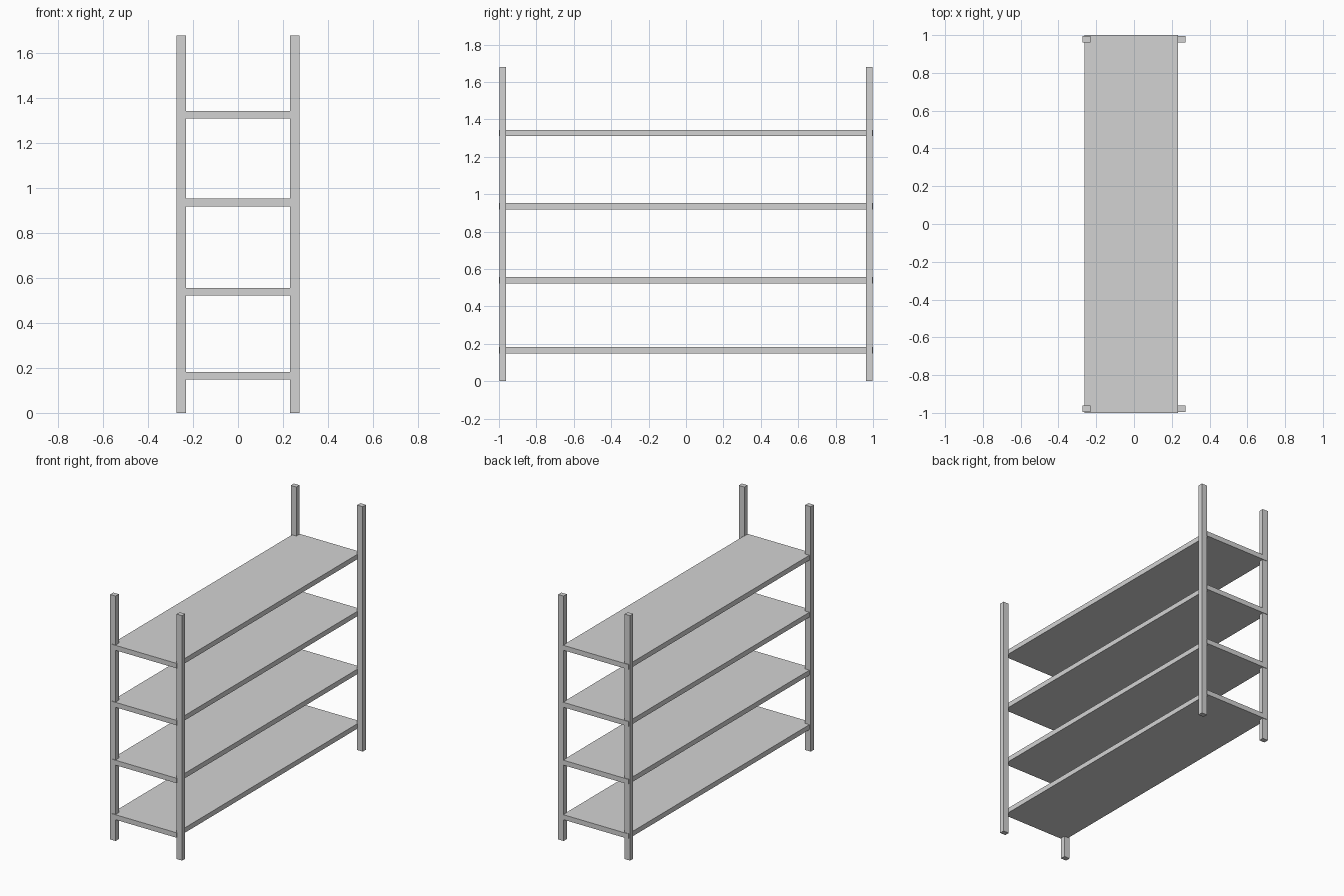
import bpy

default = bpy.data.objects.get("Cube")
if default:
    bpy.data.objects.remove(default, do_unlink=True)

# Single grey finish
grey = bpy.data.materials.new("grey_metal")
grey.use_nodes = True
colour = (0.65, 0.65, 0.65, 1)
grey.diffuse_color = colour
grey.node_tree.nodes["Principled BSDF"].inputs["Base Color"].default_value = colour


def box(name, low, high):
    """Add a box spanning two opposite corners."""
    centre = [(a + b) / 2 for a, b in zip(low, high)]
    bpy.ops.mesh.primitive_cube_add(size=1, location=centre)
    obj = bpy.context.object
    obj.name = name
    obj.scale = [b - a for a, b in zip(low, high)]
    bpy.ops.object.transform_apply(location=False, rotation=False, scale=True)
    obj.data.materials.append(grey)
    return obj


# Corner posts
POST_X, POST_Y, HEIGHT = 0.273, 0.996, 1.68
WIDTH, DEPTH = 0.042, 0.034
for side, sx in (("left", 1), ("right", -1)):
    for end, sy in (("front", -1), ("back", 1)):
        xs = sorted((sx * POST_X, sx * (POST_X - WIDTH)))
        ys = sorted((sy * POST_Y, sy * (POST_Y - DEPTH)))
        box(f"{end}_{side}_post", (xs[0], ys[0], 0), (xs[1], ys[1], HEIGHT))

# Shelves, let into the right posts and butting against the left ones
THICKNESS = 0.034
for i, top in enumerate((0.182, 0.556, 0.953, 1.344)):
    box(f"shelf_{i + 1}", (-0.263, -1, top - THICKNESS), (0.234, 1, top))
